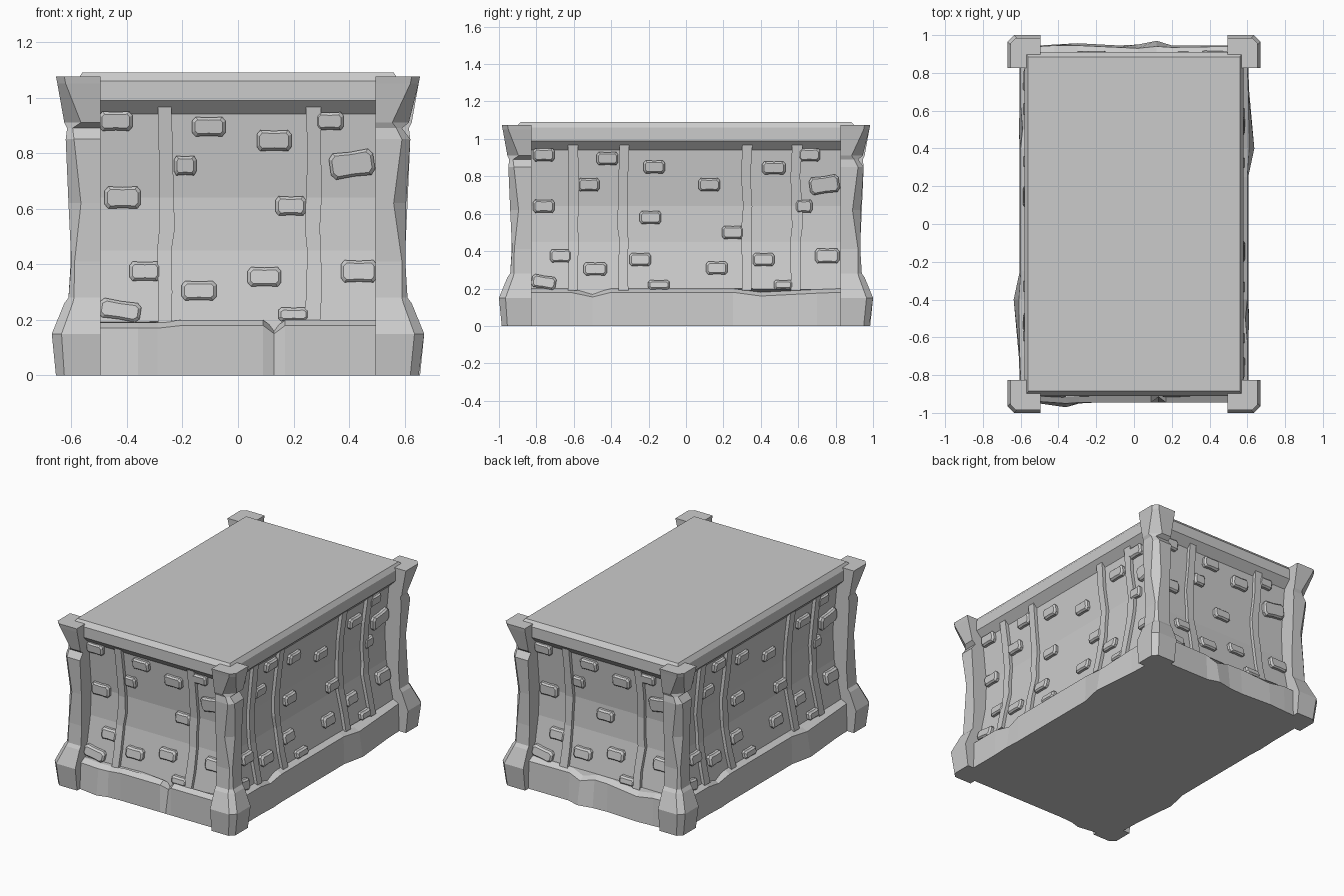
import bpy, bmesh, math, random
from mathutils import Matrix, Vector

random.seed(4)
HX, HY = 0.53, 0.86            # wall half sizes under the lid
WALL = [(0.15, .04), (0.2, .03), (0.45, -.02), (0.64, -.03), (0.94, 0), (1.0, .01)]


def wall(z):
    """Outward offset of the curved wall at height z."""
    for (z0, d0), (z1, d1) in zip(WALL, WALL[1:]):
        if z <= z1:
            return d0 + (d1 - d0) * (z - z0) / (z1 - z0)
    return WALL[-1][1]


def loft(name, rings, mat=Matrix()):
    """Skin a list of equal-length rings and cap both ends."""
    bm = bmesh.new()
    rows = [[bm.verts.new(mat @ Vector(p)) for p in r] for r in rings]
    n = len(rows[0])
    for a, b in zip(rows, rows[1:]):
        for i in range(n):
            j = (i + 1) % n
            bm.faces.new((a[i], a[j], b[j], b[i]))
    bm.faces.new(rows[0])
    bm.faces.new(rows[-1])
    bmesh.ops.recalc_face_normals(bm, faces=bm.faces)
    me = bpy.data.meshes.new(name)
    bm.to_mesh(me)
    bm.free()
    ob = bpy.data.objects.new(name, me)
    bpy.context.collection.objects.link(ob)
    return ob


def rect(x, y, z):
    return [(-x, -y, z), (x, -y, z), (x, y, z), (-x, y, z)]


# curved walls and chamfered lid
loft("walls", [rect(HX + d, HY + d, z) for z, d in WALL])
loft("lid", [rect(x, y, z) for z, x, y in
             [(.94, .53, .86), (.99, .58, .91), (1.06, .58, .91), (1.09, .56, .885)]])

# chipped base: per side (u, bottom reach, upper reach, upper height)
FRONT = [(-.5, .95, .94, .17), (-.36, .97, .95, .17), (-.29, .95, .945, .17),
         (-.2, .945, .945, .18), (.09, .945, .945, .18), (.13, .945, .915, .15),
         (.17, .945, .945, .18), (.5, .945, .945, .18)]
BACK = [(-.5, .945, .94, .18), (-.2, .945, .935, .18), (-.12, .97, .94, .15),
        (-.02, .95, .93, .18), (.08, .945, .935, .18), (.3, .957, .945, .16),
        (.42, .95, .945, .18), (.5, .945, .94, .18)]
SIDE = [(-.83, .605, .6, .18), (-.62, .605, .6, .18), (-.5, .61, .59, .155),
        (-.4, .605, .6, .18), (.25, .605, .6, .18), (.4, .637, .61, .16),
        (.7, .61, .605, .175), (.83, .605, .6, .18)]
low, up, top = [], [], []
for k, pts in enumerate((FRONT, SIDE, BACK, SIDE)):
    rot = Matrix.Rotation(k * math.pi / 2, 3, 'Z')
    for u, b, t, z in pts:
        low.append(rot @ Vector((u, -b, 0)))
        up.append(rot @ Vector((u, -t, z)))
        top.append(rot @ Vector((u, -t + .035, z + .02)))
loft("base", [low, up, top])

# corner posts: (height, reach a, reach b, corner chamfer)
POST = [(0, .075, .07, .03), (.15, .09, .09, .035), (.26, .045, .045, .03),
        (.28, .03, .03, .02), (.41, .02, .022, .012), (.62, .03, .025, .045),
        (.85, .04, .04, .03), (.89, .035, .01, .02), (.91, .045, .035, .06),
        (1.05, .07, .07, .03), (1.075, .075, .075, .03)]
LO = -.085
rings = [[(LO, LO, z), (a, LO, z), (a, b - c, z), (a - c, b, z), (LO, b, z)]
         for z, a, b, c in POST]
for k, (sx, sy) in enumerate([(1, 1), (-1, 1), (-1, -1), (1, -1)]):
    loft("corner_post", rings, Matrix.Translation((.58 * sx, .91 * sy, 0))
         @ Matrix.Rotation(k * math.pi / 2, 4, 'Z'))


def on_wall(k, u, z, depth):
    """Point on wall k (0 front, 1 right, 2 back, 3 left)."""
    h = HY if k % 2 == 0 else HX
    return Matrix.Rotation(k * math.pi / 2, 3, 'Z') @ Vector((u, -(h + wall(z) + depth), z))


# vertical battens following the wall curve
def batten(k, u):
    rings = []
    for z in (.19, .3, .45, .53, .64, .8, .97):
        c, w = u + random.uniform(-.006, .006), .027 + random.uniform(-.003, .002)
        rings.append([on_wall(k, c + s * w, z, d)
                      for s, d in ((-1, -.02), (-1, .022), (1, .022), (1, -.02))])
    loft("batten", rings)


# raised brick with clipped corners and bevelled face
def brick(k, u, z, w=.115, h=.07, tilt=0):
    shape = [(-1, -.6), (-.8, -1), (0, -.93), (.8, -1), (1, -.6),
             (1, .6), (.8, 1), (0, .93), (-.8, 1), (-1, .6)]
    ca, sa = math.cos(math.radians(tilt)), math.sin(math.radians(tilt))
    rings = []
    for inset, d in ((0, -.02), (0, .017), (.01, .028)):
        x, y = w / 2 - inset, h / 2 - inset
        rings.append([on_wall(k, u + p * x * ca - q * y * sa,
                              z + p * x * sa + q * y * ca, d) for p, q in shape])
    loft("brick", rings)


END = [(-.44, .915, .12), (-.105, .895, .12), (.13, .845, .125, .075), (.33, .915, .1, .065),
       (-.19, .755, .08), (.41, .76, .16, .095, 8), (-.415, .64, .13, .08),
       (-.335, .375, .11), (-.14, .305, .125), (.095, .355, .12),
       (.435, .375, .13, .08), (-.425, .235, .15, .07, -9), (.2, .22, .11, .05)]
LONG = [(-.76, .915), (-.42, .895), (-.17, .85), (.47, .845, .125), (.66, .915),
        (-.52, .755), (.125, .755), (.74, .755, .16, .095, 8), (-.76, .64), (.63, .64, .09),
        (-.19, .58), (.25, .5), (-.67, .375), (-.485, .305, .125), (-.245, .355),
        (.165, .31), (.415, .355), (.755, .375, .13, .08), (-.76, .235, .13, .07, -9),
        (-.145, .22, .115, .05), (.52, .22, .1, .05)]
for k in range(4):
    for u in ((-.26, .27), (-.605, -.335, .325, .59))[k % 2]:
        batten(k, u)
    for b in (END, LONG)[k % 2]:
        brick(k, *b)
brick(0, .19, .61, .11)
brick(2, 0, .58, .12)
